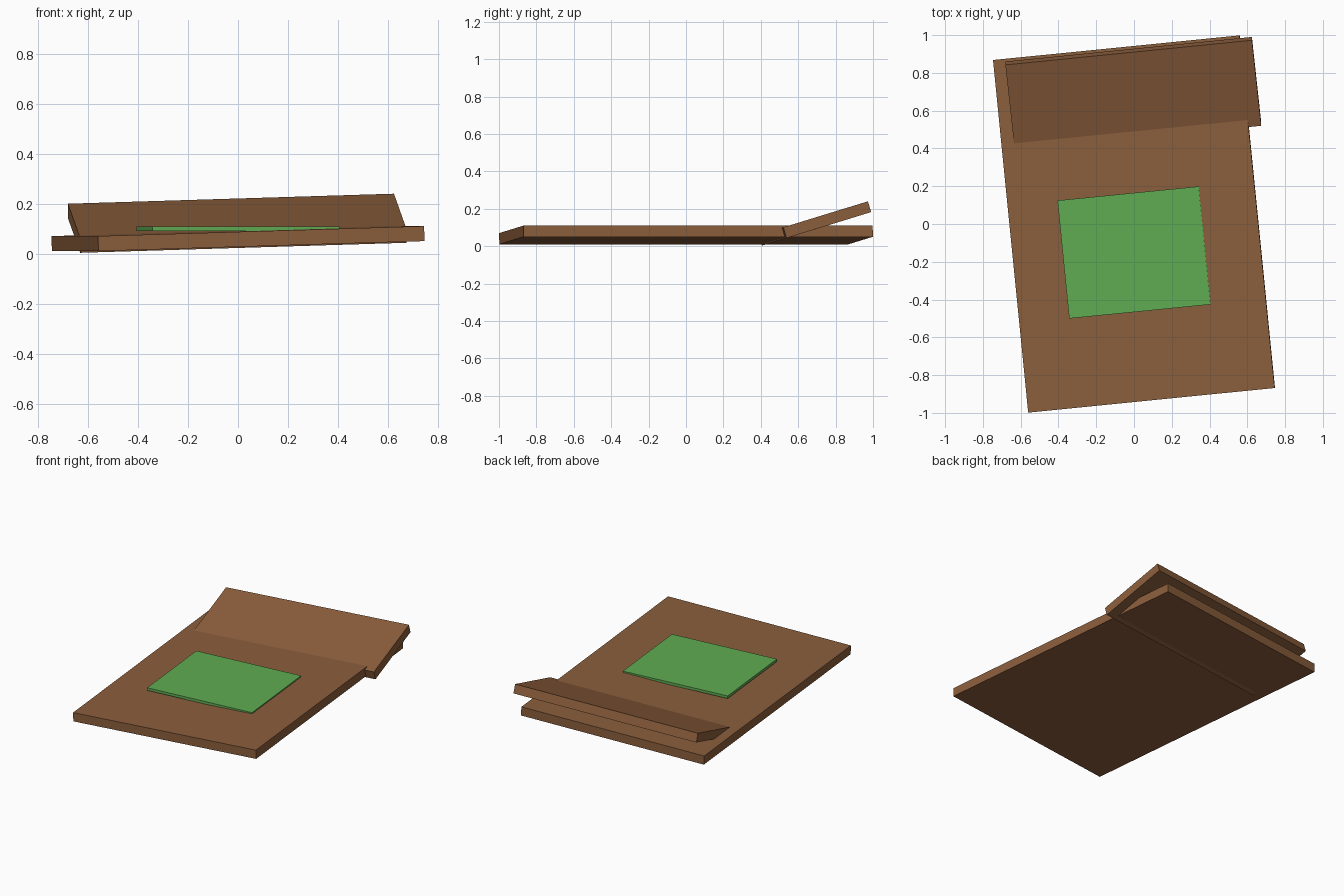
import bpy
from math import radians
from mathutils import Matrix, Vector

if "Cube" in bpy.data.objects:
    bpy.data.objects.remove(bpy.data.objects["Cube"])

YAW = Matrix.Rotation(radians(5.7), 4, 'Z')


def material(name, color):
    m = bpy.data.materials.new(name)
    m.diffuse_color = (*color, 1)
    m.use_nodes = True
    m.node_tree.nodes["Principled BSDF"].inputs["Base Color"].default_value = m.diffuse_color
    return m


def slab(name, size, centre, mat, roll=0, pitch=0):
    """Box whose centre and tilt are given in the yawed board frame."""
    bpy.ops.mesh.primitive_cube_add(size=1)
    ob = bpy.context.object
    ob.name = name
    ob.data.materials.append(mat)
    ob.matrix_world = (YAW @ Matrix.Translation(Vector(centre))
                       @ Matrix.Rotation(radians(roll), 4, 'Y')
                       @ Matrix.Rotation(radians(pitch), 4, 'X')
                       @ Matrix.Diagonal((*size, 1)))
    return ob


brown = material("wood_brown", (0.258, 0.112, 0.045))
green = material("leaf_green", (0.117, 0.413, 0.087))

# Main board, slightly higher on its right side
slab("board", (1.312, 1.876, 0.06), (0, 0, 0.06), brown, roll=-1.75)

# Raised flap hinged into the back of the board
slab("flap", (1.312, 0.476, 0.06), (0.065, 0.687, 0.1215), brown,
     roll=-1.75, pitch=17)

# Level green panel resting on the board
slab("green_panel", (0.752, 0.628, 0.018), (-0.015, -0.15, 0.1), green)
